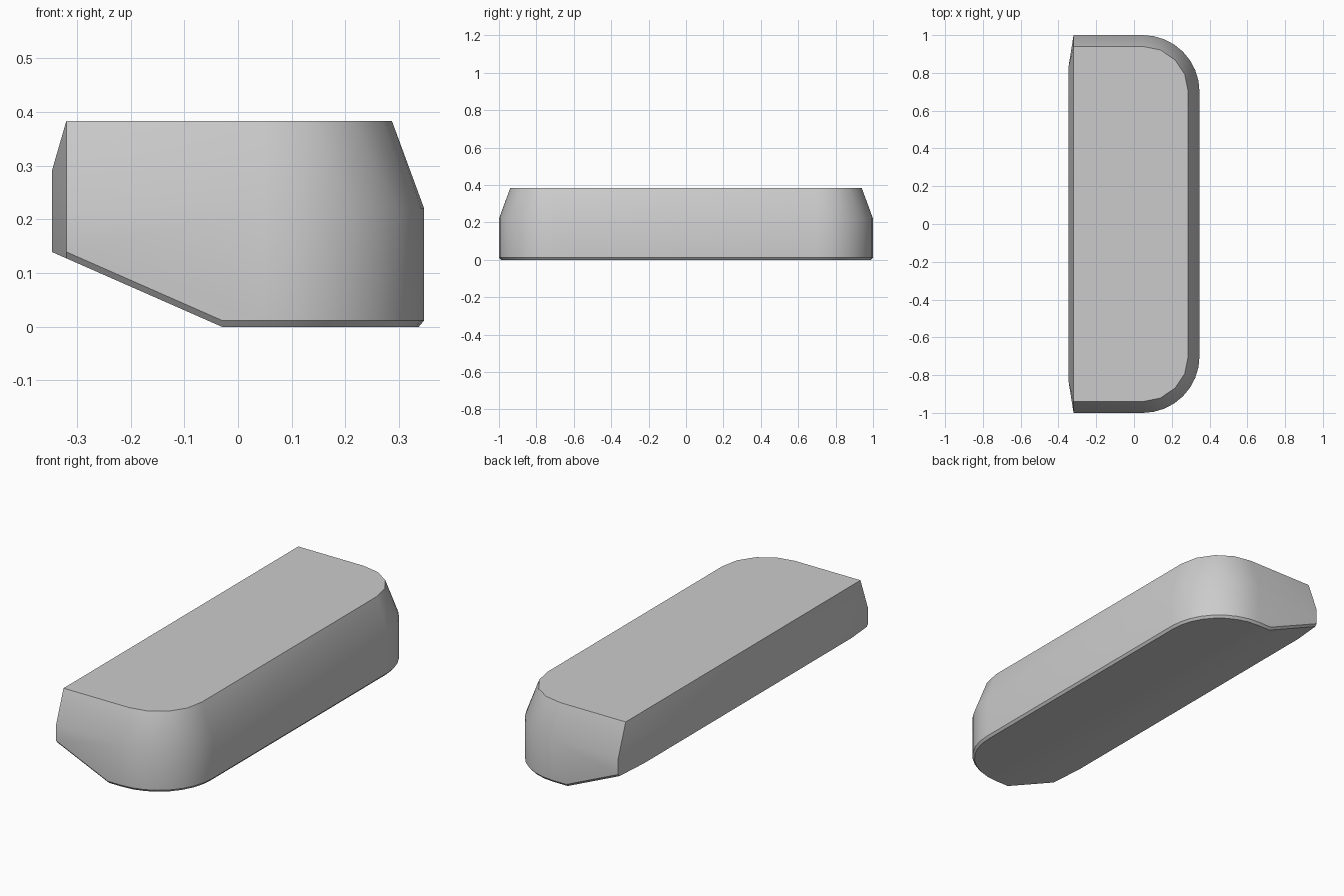
import bpy, bmesh
from math import sin, cos, pi, radians

cube = bpy.data.objects.get("Cube")
if cube:
    bpy.data.objects.remove(cube, do_unlink=True)

BACK, PANEL, FOLD = -0.32, -0.347, -0.03   # end edge, raised end panel, start of slope
CENTRE_X, CENTRE_Y = 0.047, 0.7            # centre of the rounded corners


def floor(x):
    """Height of the underside, which slopes up towards the end panel."""
    return max(0.0, 0.44 * (FOLD - x))


def half_outline(inset, segments):
    """Half plan outline: straight side and rounded corner."""
    r = 0.3 - inset
    pts = [(BACK, CENTRE_Y + r), (FOLD, CENTRE_Y + r)]
    for i in range(segments + 1):
        a = pi / 2 * (1 - i / segments)
        pts.append((CENTRE_X + r * cos(a), CENTRE_Y + r * sin(a)))
    return pts


# Corner points of one half of the body
points = [(x, y, floor(x)) for x, y in half_outline(0.01, 8)]
points += [(x, y, floor(x) + 0.012) for x, y in half_outline(0, 8)]
points += [(x, y, 0.22) for x, y in half_outline(0, 8)]
points += [(x, y, 0.383) for x, y in half_outline(0.06, 4)]
points += [(PANEL, 0.83, floor(PANEL)), (PANEL, 0.83, 0.29)]

# Wrap both halves in one closed skin
bm = bmesh.new()
for side in (1, -1):
    for x, y, z in points:
        bm.verts.new((x, side * y, z))
bmesh.ops.convex_hull(bm, input=bm.verts[:])
bmesh.ops.delete(bm, geom=[v for v in bm.verts if not v.link_faces], context='VERTS')
bmesh.ops.dissolve_limit(bm, angle_limit=radians(0.5), verts=bm.verts[:], edges=bm.edges[:])
bmesh.ops.recalc_face_normals(bm, faces=bm.faces[:])

mesh = bpy.data.meshes.new("body")
bm.to_mesh(mesh)
bm.free()
body = bpy.data.objects.new("body", mesh)
bpy.context.collection.objects.link(body)

# Plain grey finish
grey = bpy.data.materials.new("light grey")
grey.use_nodes = True
colour = (0.6, 0.6, 0.6, 1)
grey.diffuse_color = colour
grey.node_tree.nodes["Principled BSDF"].inputs["Base Color"].default_value = colour
mesh.materials.append(grey)

# Smooth corners, sharp rims
bpy.ops.object.select_all(action='DESELECT')
body.select_set(True)
bpy.context.view_layer.objects.active = body
bpy.ops.object.shade_smooth_by_angle(angle=radians(30))
